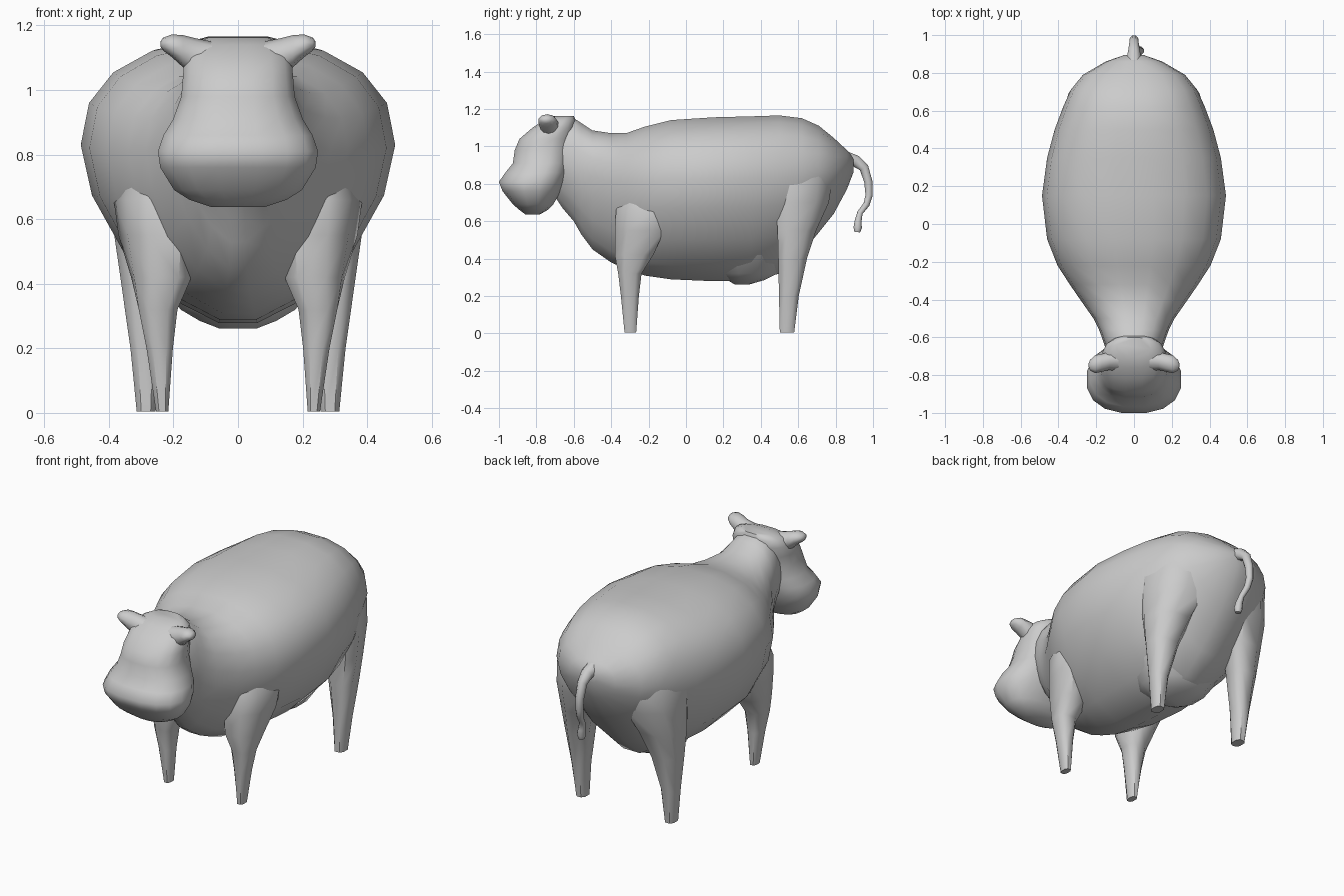
import bpy, bmesh, math
from mathutils import Vector

X, Y, Z = Vector((1, 0, 0)), Vector((0, 1, 0)), Vector((0, 0, 1))


def ring(c, u, v, segs, power=2.0, v_low=None, power_low=None, shift=0.5):
    """Superellipse section; v_low and power_low shape the lower half."""
    pts = []
    for i in range(segs):
        a = 2 * math.pi * (i + shift) / segs
        ca, sa = math.cos(a), math.sin(a)
        low = sa < 0
        p = power_low if low and power_low else power
        w = v_low if low and v_low else v
        pts.append(Vector(c) + u * math.copysign(abs(ca) ** (2 / p), ca)
                   + w * math.copysign(abs(sa) ** (2 / p), sa))
    return pts


def loft(name, rings, mirror=False, angle=50):
    bm = bmesh.new()
    loops = [[bm.verts.new(p) for p in r] for r in rings]
    n = len(loops[0])
    for a, b in zip(loops, loops[1:]):
        for i in range(n):
            j = (i + 1) % n
            bm.faces.new((a[i], a[j], b[j], b[i]))
    bm.faces.new(loops[0])
    bm.faces.new(loops[-1])
    bmesh.ops.recalc_face_normals(bm, faces=bm.faces)
    me = bpy.data.meshes.new(name)
    bm.to_mesh(me)
    bm.free()
    ob = bpy.data.objects.new(name, me)
    bpy.context.collection.objects.link(ob)
    bpy.ops.object.select_all(action='DESELECT')
    ob.select_set(True)
    bpy.context.view_layer.objects.active = ob
    bpy.ops.object.shade_smooth_by_angle(angle=math.radians(angle))
    if mirror:
        ob.modifiers.new("Mirror", 'MIRROR')
    return ob


def box_ring(z, x0, x1, y0, y1, skew=0.0, segs=8, power=2.6):
    """Horizontal section given by its extents; skew slides x along y."""
    return ring(((x0 + x1) / 2, (y0 + y1) / 2, z), X * (x1 - x0) / 2 * 1.02,
                Y * (y1 - y0) / 2 * 1.02 + X * skew, segs, power)


# Barrel body and neck: y, half width, top, widest height, bottom
body = [(-0.72, 0.12, 1.12, 0.94, 0.76), (-0.66, 0.15, 1.155, 0.92, 0.67),
        (-0.60, 0.17, 1.15, 0.89, 0.60), (-0.56, 0.185, 1.125, 0.87, 0.53),
        (-0.50, 0.215, 1.085, 0.84, 0.45), (-0.40, 0.285, 1.07, 0.81, 0.38),
        (-0.32, 0.34, 1.07, 0.81, 0.345), (-0.22, 0.405, 1.105, 0.81, 0.31),
        (-0.08, 0.46, 1.14, 0.82, 0.29), (0.15, 0.487, 1.155, 0.83, 0.28),
        (0.35, 0.46, 1.16, 0.83, 0.285), (0.50, 0.42, 1.165, 0.83, 0.32),
        (0.62, 0.375, 1.15, 0.84, 0.43), (0.71, 0.335, 1.11, 0.86, 0.54),
        (0.79, 0.27, 1.045, 0.87, 0.64), (0.86, 0.15, 0.98, 0.88, 0.77),
        (0.895, 0.05, 0.94, 0.90, 0.86)]
loft("body", [ring((0, y, zm), X * w, Z * (t - zm) * 1.015, 18, 2.3,
                   Z * (zm - b) * 1.02, 1.68, 0) for y, w, t, zm, b in body])

# Head with broad muzzle: z, half width, front y, back y
head = [(0.637, 0.08, -0.86, -0.78), (0.66, 0.15, -0.89, -0.74),
        (0.69, 0.197, -0.925, -0.71), (0.76, 0.24, -0.98, -0.67),
        (0.81, 0.247, -1.0, -0.645), (0.86, 0.23, -0.965, -0.63),
        (0.91, 0.20, -0.925, -0.62), (0.98, 0.175, -0.915, -0.61),
        (1.04, 0.17, -0.89, -0.60), (1.10, 0.165, -0.82, -0.59),
        (1.14, 0.14, -0.76, -0.59), (1.163, 0.09, -0.70, -0.60)]
loft("head", [box_ring(z, -w, w, a, b, 0, 16, 2.4) for z, w, a, b in head], angle=60)

# Ears: x, y, z, half depth, half height
ear = [(0.08, -0.72, 1.08, 0.065, 0.07), (0.13, -0.725, 1.10, 0.05, 0.06),
       (0.17, -0.735, 1.12, 0.05, 0.05), (0.205, -0.742, 1.137, 0.05, 0.035),
       (0.232, -0.747, 1.142, 0.03, 0.02), (0.24, -0.747, 1.142, 0.01, 0.008)]
loft("ear", [ring((x, y, z), Y * a, Z * b, 10) for x, y, z, a, b in ear], True)

# Front legs: z, inner x, outer x, front y, back y, skew
front = [(0.005, 0.215, 0.255, -0.33, -0.265, 0), (0.20, 0.20, 0.285, -0.35, -0.25, 0),
         (0.32, 0.185, 0.31, -0.365, -0.235, 0), (0.42, 0.145, 0.33, -0.385, -0.17, 0.01),
         (0.55, 0.15, 0.36, -0.385, -0.11, 0.03), (0.66, 0.17, 0.37, -0.38, -0.10, 0.04),
         (0.74, 0.19, 0.335, -0.34, -0.16, 0.04)]
loft("front_leg", [box_ring(*r) for r in front], True)

# Hind legs running up into the haunches, outer side following the rump
hind = [(0.005, 0.255, 0.315, 0.50, 0.58, 0), (0.20, 0.24, 0.335, 0.495, 0.605, 0),
        (0.40, 0.20, 0.36, 0.49, 0.65, -0.01), (0.55, 0.16, 0.373, 0.485, 0.70, -0.03),
        (0.70, 0.12, 0.374, 0.475, 0.77, -0.05), (0.83, 0.10, 0.367, 0.475, 0.79, -0.06),
        (0.95, 0.08, 0.335, 0.49, 0.77, -0.06), (1.06, 0.06, 0.22, 0.53, 0.70, -0.04)]
loft("hind_leg", [box_ring(*r) for r in hind], True)

# Udder between the hind legs
udder = [(0.262, -0.06, 0.06, 0.26, 0.34), (0.285, -0.12, 0.12, 0.22, 0.42),
         (0.32, -0.18, 0.18, 0.17, 0.49), (0.42, -0.25, 0.25, 0.10, 0.55)]
loft("udder", [box_ring(*r, 0, 12, 2.2) for r in udder])

# Tail with tuft: x, y, z, radius
tail = [(0, 0.86, 0.93, 0.045), (0, 0.91, 0.92, 0.034), (0, 0.952, 0.885, 0.027),
        (0, 0.975, 0.81, 0.024), (0, 0.979, 0.74, 0.021), (0.005, 0.965, 0.69, 0.018),
        (0.015, 0.93, 0.645, 0.016), (0.025, 0.92, 0.60, 0.020),
        (0.03, 0.918, 0.565, 0.024), (0.03, 0.915, 0.542, 0.017)]
sections = []
for i, (x, y, z, r) in enumerate(tail):
    p, q = tail[max(i - 1, 0)], tail[min(i + 1, len(tail) - 1)]
    d = (Vector(q[:3]) - Vector(p[:3])).normalized()
    v = d.cross(X).normalized()
    sections.append(ring((x, y, z), v.cross(d) * r, v * r, 8))
loft("tail", sections)
